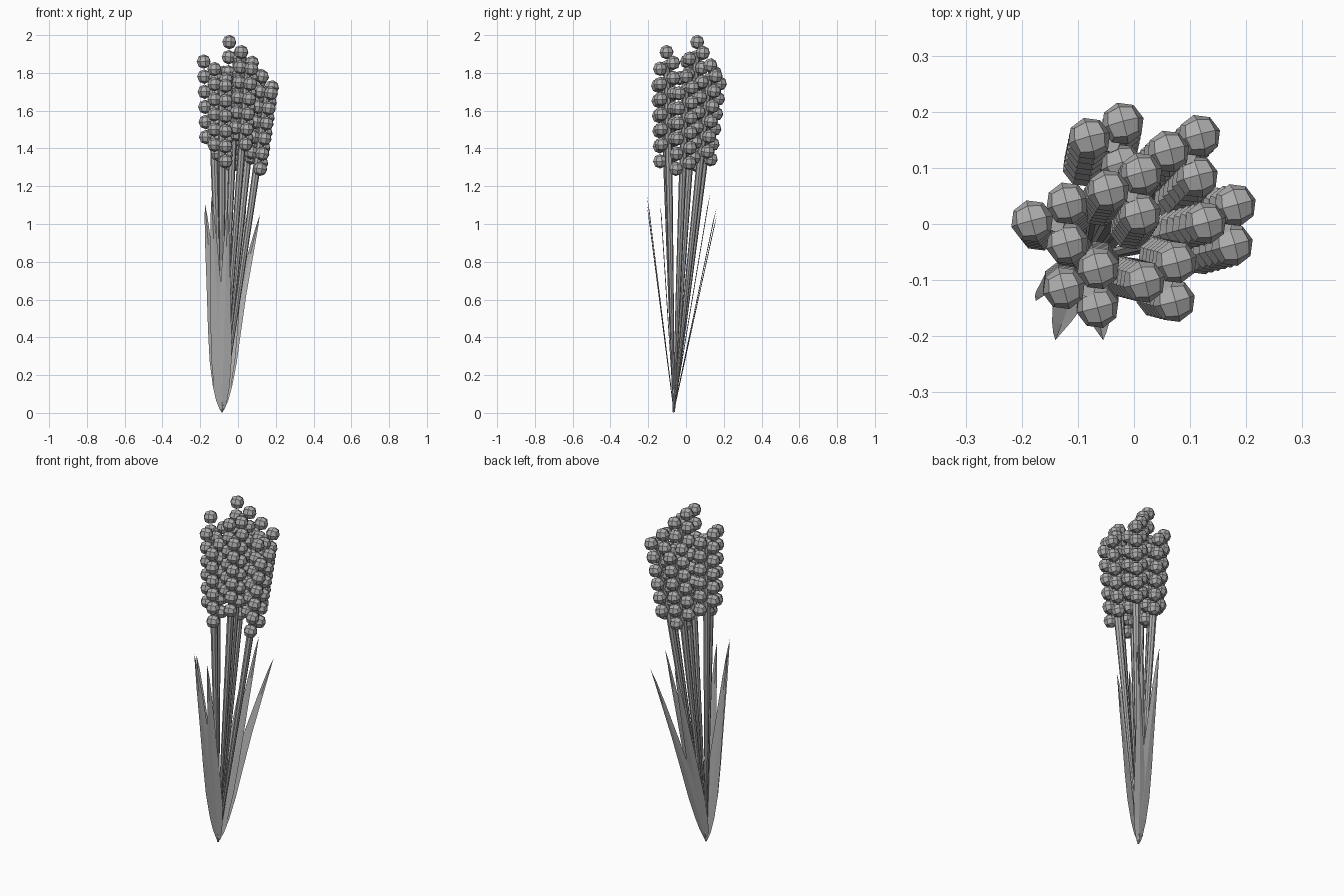
import bpy, bmesh, math
from mathutils import Vector, Matrix

if "Cube" in bpy.data.objects:
    bpy.data.objects.remove(bpy.data.objects["Cube"])

BASE = Vector((-0.085, -0.065, 0.0))
BALL_R = 0.0385
STEP = 0.08

grey = bpy.data.materials.new("plain grey")
grey.diffuse_color = (0.42, 0.42, 0.42, 1)
grey.use_nodes = True
grey.node_tree.nodes["Principled BSDF"].inputs["Base Color"].default_value = grey.diffuse_color


def finish(bm, name):
    me = bpy.data.meshes.new(name)
    bm.to_mesh(me)
    bm.free()
    me.materials.append(grey)
    ob = bpy.data.objects.new(name, me)
    bpy.context.collection.objects.link(ob)
    return ob


# Faceted bud shape: a cube cut once per side and pushed out to a sphere
def bud_shape():
    bm = bmesh.new()
    bmesh.ops.create_cube(bm, size=2)
    bmesh.ops.subdivide_edges(bm, edges=bm.edges[:], cuts=1, use_grid_fill=True)
    bm.verts.index_update()
    points = [v.co.normalized() * BALL_R for v in bm.verts]
    faces = [[v.index for v in f.verts] for f in bm.faces]
    bm.free()
    return points, faces


BUD_POINTS, BUD_FACES = bud_shape()


def add_bud(bm, pos, rot):
    verts = [bm.verts.new(pos + rot @ p) for p in BUD_POINTS]
    for f in BUD_FACES:
        bm.faces.new([verts[i] for i in f])


# Straight stem that widens from the shared root up to the flower head
def build_stem(axis, top, sides=8):
    bm = bmesh.new()
    rings = []
    for t, r in ((0.0, 0.005), (0.3, 0.012), (0.75, 0.02), (1.0, 0.017)):
        c = axis(0.005 + (top - 0.005) * t)
        rings.append([bm.verts.new(c + Vector((r * math.cos(a), r * math.sin(a), 0)))
                      for a in (2 * math.pi * i / sides for i in range(sides))])
    for lo, hi in zip(rings, rings[1:]):
        for i in range(sides):
            j = (i + 1) % sides
            bm.faces.new((lo[i], lo[j], hi[j], hi[i]))
    bm.faces.new(rings[-1])
    bm.faces.new(rings[0][::-1])
    finish(bm, "stem")


# Flower head: three leaning columns of six buds around the stem
def build_head(axis, top, lean):
    bm = bmesh.new()
    rot = lean @ Matrix.Rotation(math.radians(15), 3, "Z")
    columns = ((-0.04, 0.0, 0.0), (0.021, 0.034, 0.057), (0.02, -0.036, 0.088))
    for dx, dy, drop in columns:
        for k in range(6):
            z = top - drop - k * STEP
            add_bud(bm, axis(z) + Vector((dx, dy, 0)), rot)
    finish(bm, "flower_head")


# Centre of each head at its top (x, y) and height of its highest bud
HEADS = [(-0.140, 0.003, 1.86), (-0.085, -0.113, 1.82), (0.054, -0.102, 1.91),
         (0.160, 0.000, 1.78), (0.096, 0.124, 1.84), (-0.041, 0.146, 1.80),
         (-0.008, 0.056, 1.963)]
for x, y, top in HEADS:
    direction = Vector((x, y, top - 0.05)) - BASE
    slope = direction / direction.z

    def axis(z, slope=slope):
        return BASE + slope * z

    build_stem(axis, top - 0.06)
    build_head(axis, top, Vector((0, 0, 1)).rotation_difference(direction).to_matrix())


# Blade leaf: tapered strip with a shallow fold along its middle
def build_leaf(tip, bow, width):
    bm = bmesh.new()
    profile = ((0.02, 0.012), (0.06, 0.026), (0.13, 0.037), (0.25, 0.043), (0.4, 0.038),
               (0.6, 0.027), (0.8, 0.017), (0.93, 0.008))
    tip = Vector(tip)
    fold = 0.004 if tip.y < BASE.y else -0.004
    start = bm.verts.new(BASE)
    prev = None
    for t, w in profile:
        c = BASE.lerp(tip, t) + Vector((bow * math.sin(math.pi * t), 0, 0))
        w *= width
        row = [bm.verts.new(c + Vector((dx, dy, 0)))
               for dx, dy in ((-w, fold), (0, 0), (w, fold))]
        for i in range(2):
            if prev:
                bm.faces.new((prev[i], prev[i + 1], row[i + 1], row[i]))
            else:
                bm.faces.new((start, row[i + 1], row[i]))
        prev = row
    end = bm.verts.new(tip)
    for i in range(2):
        bm.faces.new((prev[i], prev[i + 1], end))
    finish(bm, "leaf")


LEAVES = [((-0.175, -0.137, 1.11), 0.0, 1.0), ((-0.140, -0.207, 1.15), 0.0, 1.0),
          ((-0.055, -0.207, 1.10), 0.0, 1.0), ((0.116, 0.165, 1.05), -0.016, 0.9),
          ((0.045, 0.130, 1.17), 0.0, 0.9), ((-0.040, 0.163, 1.09), 0.0, 1.0)]
for tip, bow, width in LEAVES:
    build_leaf(tip, bow, width)
